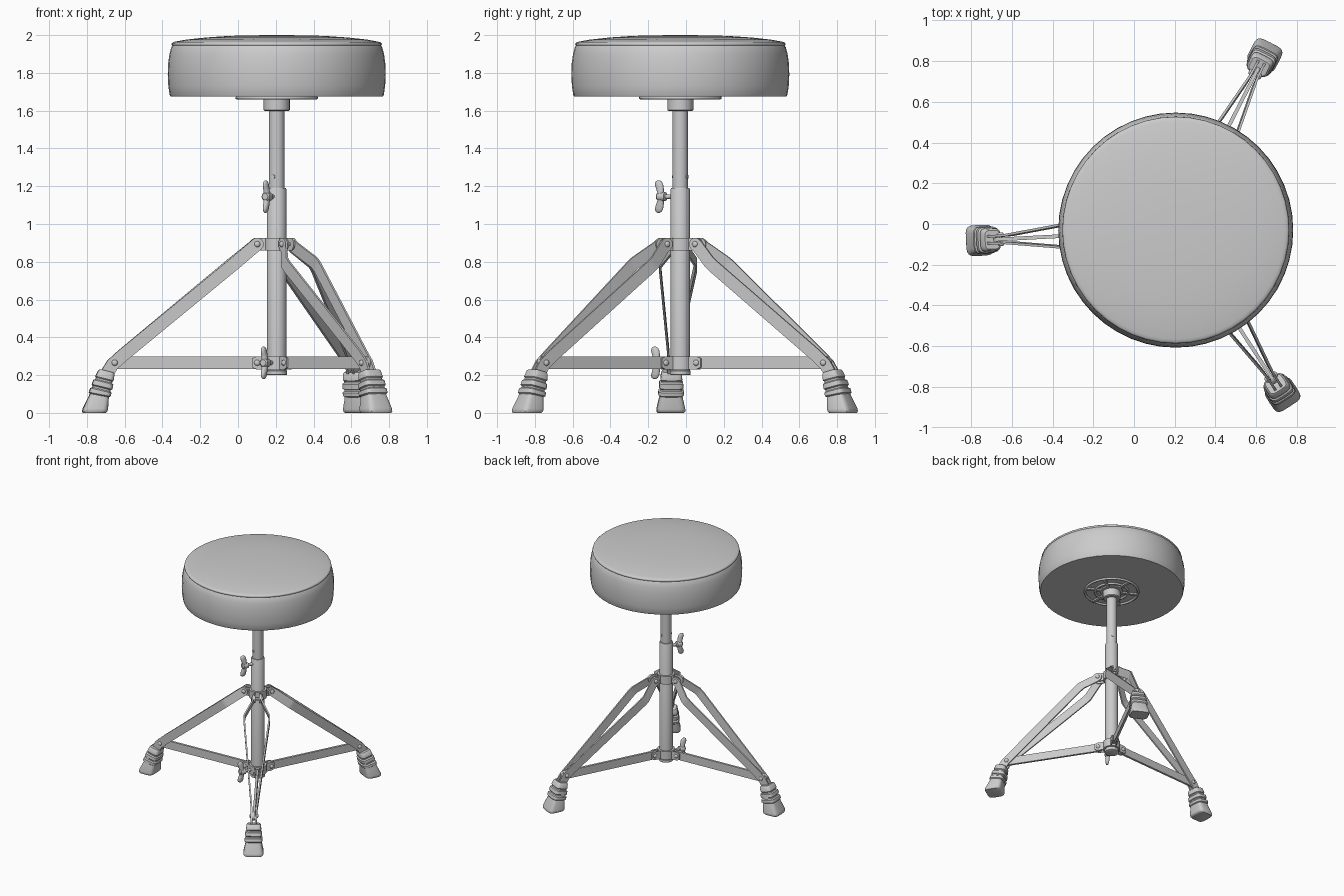
import bpy, bmesh, math
from mathutils import Vector

if "Cube" in bpy.data.objects:
    bpy.data.objects.remove(bpy.data.objects["Cube"])

CX, CY = 0.205, -0.03            # axis of the centre column
LEGS = [math.radians(a) for a in (183, 303, 63)]
SCREW = math.radians(243)


def P(ang, r, off, z):
    """Point in a leg's own frame: radius, sideways offset, height."""
    c, s = math.cos(ang), math.sin(ang)
    return Vector((CX + r * c - off * s, CY + r * s + off * c, z))


def loft(name, rings, angle=35):
    """Skin a list of equal-length point rings and cap both ends."""
    bm = bmesh.new()
    vs = [[bm.verts.new(p) for p in ring] for ring in rings]
    n = len(vs[0])
    for a, b in zip(vs, vs[1:]):
        for i in range(n):
            j = (i + 1) % n
            bm.faces.new((a[i], a[j], b[j], b[i]))
    bm.faces.new(vs[0])
    bm.faces.new(vs[-1])
    bmesh.ops.recalc_face_normals(bm, faces=bm.faces)
    me = bpy.data.meshes.new(name)
    bm.to_mesh(me)
    bm.free()
    me.polygons.foreach_set("use_smooth", [True] * len(me.polygons))
    me.set_sharp_from_angle(angle=math.radians(angle))
    ob = bpy.data.objects.new(name, me)
    bpy.context.collection.objects.link(ob)
    return ob


def lathe(name, prof, seg=32, start=None, axis=None, angle=35):
    """Revolve (radius, height) pairs about the column, or about a given axis."""
    o = start if start is not None else Vector((CX, CY, 0))
    q = (axis or Vector((0, 0, 1))).to_track_quat('Z', 'Y')
    t = [2 * math.pi * i / seg for i in range(seg)]
    return loft(name, [[o + q @ Vector((r * math.cos(a), r * math.sin(a), h)) for a in t]
                       for r, h in prof], angle)


def bolt(name, ang, r, z, half):
    """Cross bolt with domed heads on both sides."""
    side = P(ang, 0, 1, 0) - P(ang, 0, 0, 0)
    h = half
    prof = [(.006, -h - .009), (.013, -h - .006), (.016, -h), (.016, -h + .004), (.008, -h + .004)]
    lathe(name, prof + [(a, -b) for a, b in reversed(prof)], 12, P(ang, r, 0, z), side, 60)


def strip(name, ang, path, thick, hw, chamfer=False):
    """Flat bar on edge; path holds (radius, height, sideways offset). Ends rounded."""
    pts = [Vector((r, z)) for r, z, _ in path]
    offs = [o for _, _, o in path]
    d0, d1 = (pts[1] - pts[0]).normalized(), (pts[-1] - pts[-2]).normalized()
    ends = (45, 90) if chamfer else (10, 30, 50, 70, 90)
    st = []
    for a in ends[:-1]:
        c, s = math.cos(math.radians(a)), math.sin(math.radians(a))
        st.append((pts[0] - d0 * hw * c, d0, hw * s, offs[0]))
    for i, p in enumerate(pts):
        a, b = pts[max(i - 1, 0)], pts[min(i + 1, len(pts) - 1)]
        d = (p - a).normalized() + (b - p).normalized()
        st.append((p, d.normalized(), hw, offs[i]))
    for a in reversed(ends[:-1]):
        c, s = math.cos(math.radians(a)), math.sin(math.radians(a))
        st.append((pts[-1] + d1 * hw * c, d1, hw * s, offs[-1]))
    rings = []
    for p, d, w, o in st:
        n = Vector((-d.y, d.x)) * w
        rings.append([P(ang, p.x + n.x * k, o + thick / 2 * m, p.y + n.y * k)
                      for k, m in ((1, 1), (1, -1), (-1, -1), (-1, 1))])
    return loft(name, rings, 25)


def foot(name, ang):
    """Ribbed rubber foot: rounded-square sections leaning outward."""
    secs = [(.222, .036, .046), (.214, .043, .054), (.182, .048, .058), (.176, .043, .053),
            (.168, .044, .054), (.162, .052, .063), (.138, .054, .065), (.132, .047, .057),
            (.124, .048, .058), (.118, .056, .067), (.098, .057, .068), (.092, .051, .060),
            (.082, .052, .062), (.022, .066, .076), (.008, .066, .076), (0, .060, .070)]
    rings = []
    for z, hr, ht in secs:
        rc = .968 - .30 * z
        ring = []
        for i in range(24):
            a = 2 * math.pi * i / 24
            c, s = math.cos(a), math.sin(a)
            x = math.copysign(abs(c) ** .45, c) * hr
            y = math.copysign(abs(s) ** .45, s) * ht
            ring.append(P(ang, rc + x, y, z + x * min(.25, z * 2)))
        rings.append(ring)
    loft(name, rings, 40)


def wing_screw(name, r, z):
    """Threaded shaft, hub and two upright wings."""
    out = P(SCREW, 1, 0, 0) - P(SCREW, 0, 0, 0)
    lathe(name + "_shaft", [(.012, .04), (.012, r)], 12, P(SCREW, 0, 0, z), out)
    lathe(name + "_hub", [(.016, r - .03), (.024, r - .026), (.024, r + .014), (.017, r + .022)],
          16, P(SCREW, 0, 0, z), out)
    half = [(0, .020, .020, 0), (.022, .018, .017, .002), (.045, .022, .015, .007),
            (.065, .024, .013, .012), (.079, .018, .010, .014), (.086, .006, .004, .014)]
    secs = [(-h, a, b, k) for h, a, b, k in reversed(half[1:])] + half
    t = [2 * math.pi * i / 16 for i in range(16)]
    loft(name + "_wings", [[P(SCREW, r + k + a * math.cos(u), b * math.sin(u), z + h) for u in t]
                           for h, a, b, k in secs], 60)


# Padded round seat with a seam at the top edge
lathe("seat", [(.54, 1.674), (.562, 1.674), (.567, 1.684), (.574, 1.73), (.577, 1.79),
               (.575, 1.85), (.568, 1.90), (.558, 1.937), (.553, 1.944), (.557, 1.951),
               (.555, 1.958), (.548, 1.963), (.535, 1.966), (.48, 1.976), (.38, 1.987),
               (.25, 1.996), (.12, 1.999), (.02, 2.0)], 48, angle=50)

# Mounting rings and spokes under the seat
for nm, R in (("outer_mount_ring", .21), ("inner_mount_ring", .13)):
    bpy.ops.mesh.primitive_torus_add(location=(CX, CY, 1.668), major_radius=R, minor_radius=.009,
                                     major_segments=40, minor_segments=8)
    bpy.context.object.name = nm
    bpy.ops.object.shade_smooth()
for i in range(6):
    a = math.radians(33 + 60 * i)
    loft(f"mount_spoke_{i+1}", [[P(a, r, o, z) for o, z in
         ((-.012, 1.662), (.012, 1.662), (.012, 1.676), (-.012, 1.676))] for r in (.05, .215)])

# Centre column
lathe("seat_collar", [(.062, 1.598), (.069, 1.604), (.069, 1.662), (.09, 1.664), (.09, 1.676)])
lathe("inner_post", [(.041, .95), (.041, 1.62)])
lathe("outer_tube", [(.046, .205), (.051, .205), (.051, 1.184), (.048, 1.19), (.041, 1.19)])
lathe("tube_cap", [(.05, .20), (.055, .203), (.055, .222), (.051, .225)])
lathe("post_pin", [(.011, -.044), (.011, .044)], 12, Vector((CX, CY, 1.25)),
      P(SCREW, 1, 0, 0) - P(SCREW, 0, 0, 0))
wing_screw("upper_wing_screw", .115, 1.145)
wing_screw("lower_wing_screw", .138, .265)

# Brackets around the column
for nm, z in (("upper_bracket", .893), ("lower_bracket", .265)):
    lathe(nm, [(.051, z - .034), (.066, z - .034), (.066, z + .034), (.051, z + .034)])

# Three folding legs with braces and feet
for i, ang in enumerate(LEGS, 1):
    for side, sg in (("left", 1), ("right", -1)):
        strip(f"leg_{i}_{side}_bar", ang,
              [(.105, .893, .03 * sg), (.125, .876, .033 * sg), (.222, .796, .094 * sg),
               (.25, .773, .095 * sg), (.82, .302, .019 * sg), (.872, .255, .017 * sg),
               (.905, .20, .017 * sg)], .012, .034)
        for nm, z, ch in (("upper", .893, False), ("lower", .265, True)):
            strip(f"leg_{i}_{nm}_{side}_lug", ang,
                  [(.05, z, .019 * sg), (.108, z, .019 * sg)], .009, .034, ch)
    strip(f"leg_{i}_brace", ang, [(.105, .265, 0), (.865, .265, 0)], .018, .033)
    bolt(f"leg_{i}_upper_bolt", ang, .105, .893, .037)
    bolt(f"leg_{i}_lower_bolt", ang, .105, .265, .024)
    bolt(f"leg_{i}_foot_bolt", ang, .86, .265, .025)
    foot(f"leg_{i}_foot", ang)
